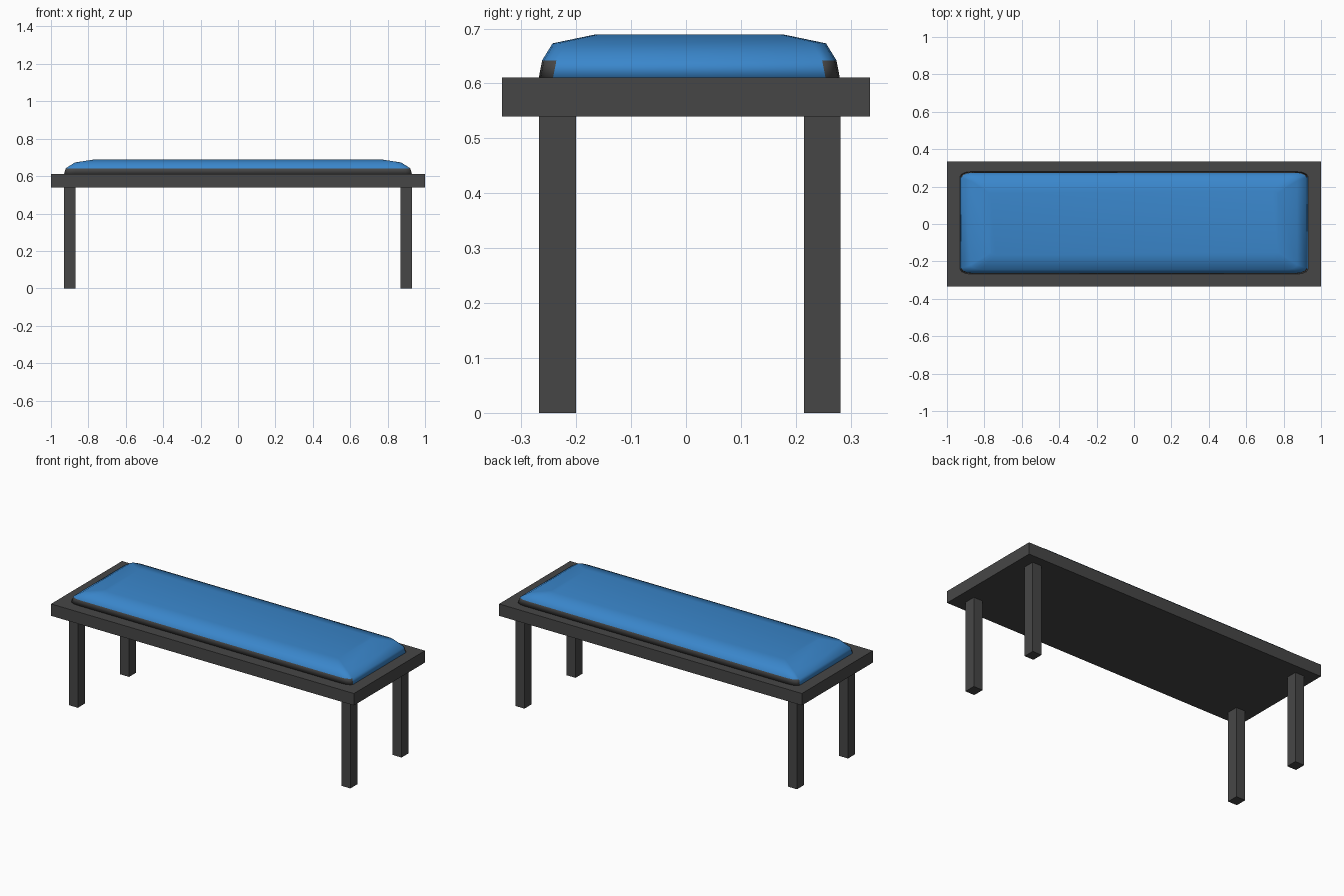
import bpy, bmesh, math

if "Cube" in bpy.data.objects:
    bpy.data.objects.remove(bpy.data.objects["Cube"])


def material(name, col):
    m = bpy.data.materials.new(name)
    m.diffuse_color = (*col, 1)
    m.use_nodes = True
    m.node_tree.nodes["Principled BSDF"].inputs["Base Color"].default_value = m.diffuse_color
    return m


dark = material("charcoal", (0.062, 0.062, 0.062))
blue = material("blue fabric", (0.042, 0.24, 0.60))
YC = 0.006  # legs and cushion sit slightly behind the centre line


def add_object(name, bm, mats):
    mesh = bpy.data.meshes.new(name)
    bmesh.ops.recalc_face_normals(bm, faces=bm.faces)
    bm.to_mesh(mesh)
    bm.free()
    for m in mats:
        mesh.materials.append(m)
    ob = bpy.data.objects.new(name, mesh)
    bpy.context.collection.objects.link(ob)
    return ob


def box(name, x0, x1, y0, y1, z0, z1):
    bm = bmesh.new()
    bmesh.ops.create_cube(bm, size=1)
    for v in bm.verts:
        v.co = (x0 + (v.co.x + .5) * (x1 - x0),
                y0 + (v.co.y + .5) * (y1 - y0),
                z0 + (v.co.z + .5) * (z1 - z0))
    add_object(name, bm, [dark])


# bench top
box("bench_top", -1, 1, -0.335, 0.335, 0.54, 0.611)

# four legs
for sx, side in ((-1, "left"), (1, "right")):
    for y0, y1, end in ((-0.268, -0.2, "front"), (0.215, 0.281, "back")):
        xs = sorted((sx * 0.87, sx * 0.93))
        box(f"{end}_{side}_leg", xs[0], xs[1], y0, y1, 0, 0.54)

# cushion: stacked rounded rectangles (half x, half y, corner x, corner y, z)
RINGS = [(0.930, 0.274, 0.060, 0.026, 0.611),
         (0.921, 0.268, 0.060, 0.026, 0.642),
         (0.872, 0.249, 0.055, 0.025, 0.673),
         (0.768, 0.172, 0.030, 0.015, 0.689)]
SEG = 3
bm = bmesh.new()
rings = []
for hx, hy, cx, cy, z in RINGS:
    ring = []
    for q, (sx, sy) in enumerate(((1, 1), (-1, 1), (-1, -1), (1, -1))):
        for i in range(SEG + 1):
            a = math.pi / 2 * (q + i / SEG)
            ring.append(bm.verts.new((sx * (hx - cx) + cx * math.cos(a),
                                      YC + sy * (hy - cy) + cy * math.sin(a), z)))
    rings.append(ring)
n = len(rings[0])
for lo, hi in zip(rings, rings[1:]):
    for i in range(n):
        j = (i + 1) % n
        bm.faces.new((lo[i], lo[j], hi[j], hi[i]))
bm.faces.new(rings[-1])
bm.faces.new(rings[0][::-1])
# dark piping: lowest band on the long sides and corners
for f in bm.faces:
    f.smooth = abs(f.normal.z) < 0.99
    c = f.calc_center_median()
    if c.z < 0.64 and abs(c.y - YC) > 0.2:
        f.material_index = 1
add_object("cushion", bm, [blue, dark])
